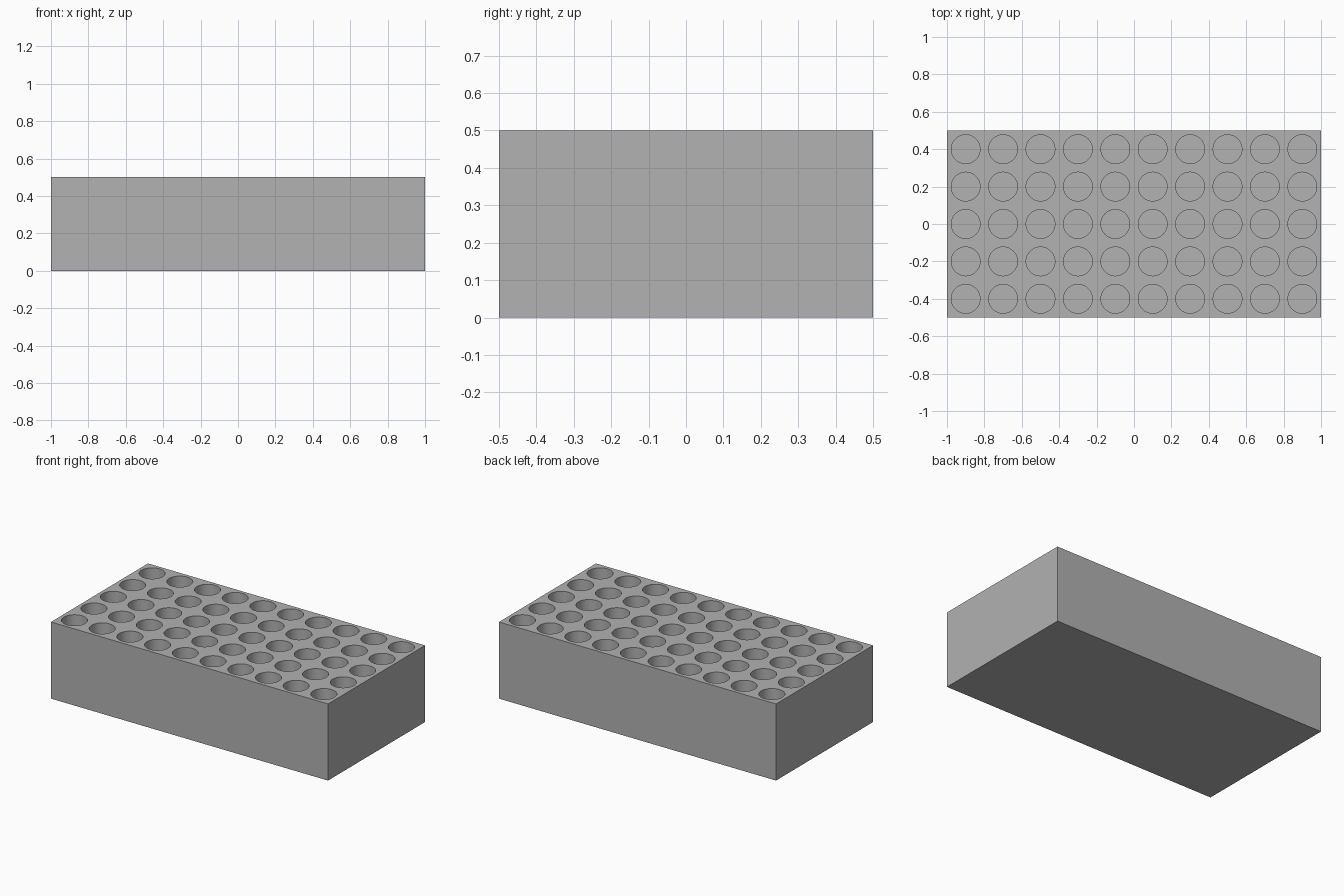
import bpy
import bmesh
from math import radians
from mathutils import Matrix

if "Cube" in bpy.data.objects:
    bpy.data.objects.remove(bpy.data.objects["Cube"], do_unlink=True)

LENGTH, WIDTH, HEIGHT = 2.0, 1.0, 0.5
COLS, ROWS, PITCH = 10, 5, 0.2
RADIUS, DEPTH = 0.077, 0.4

grey = bpy.data.materials.new("plain_grey")
grey.use_nodes = True
colour = (0.445, 0.445, 0.445, 1.0)
grey.diffuse_color = colour
grey.node_tree.nodes["Principled BSDF"].inputs["Base Color"].default_value = colour


def make_object(name, bm):
    mesh = bpy.data.meshes.new(name)
    bm.to_mesh(mesh)
    bm.free()
    mesh.materials.append(grey)
    obj = bpy.data.objects.new(name, mesh)
    bpy.context.collection.objects.link(obj)
    return obj


# Solid block
bm = bmesh.new()
bmesh.ops.create_cube(bm, size=1, matrix=Matrix.Translation((0, 0, HEIGHT / 2))
                      @ Matrix.Diagonal((LENGTH, WIDTH, HEIGHT, 1)))
rack = make_object("rack_block", bm)

# Grid of round pegs that cut the blind holes
bm = bmesh.new()
peg = DEPTH + 0.1
for col in range(COLS):
    for row in range(ROWS):
        x = (col - (COLS - 1) / 2) * PITCH
        y = (row - (ROWS - 1) / 2) * PITCH
        bmesh.ops.create_cone(bm, cap_ends=True, segments=48, radius1=RADIUS,
                              radius2=RADIUS, depth=peg,
                              matrix=Matrix.Translation((x, y, HEIGHT - DEPTH + peg / 2)))
cutter = make_object("hole_cutter", bm)
cutter.hide_render = True

# Cut the holes, then smooth their walls
cut = rack.modifiers.new("holes", "BOOLEAN")
cut.operation = "DIFFERENCE"
cut.solver = "EXACT"
cut.object = cutter
bpy.ops.object.select_all(action="DESELECT")
rack.select_set(True)
bpy.context.view_layer.objects.active = rack
bpy.ops.object.modifier_apply(modifier=cut.name)
bpy.data.objects.remove(cutter, do_unlink=True)
bpy.ops.object.shade_smooth_by_angle(angle=radians(30))
